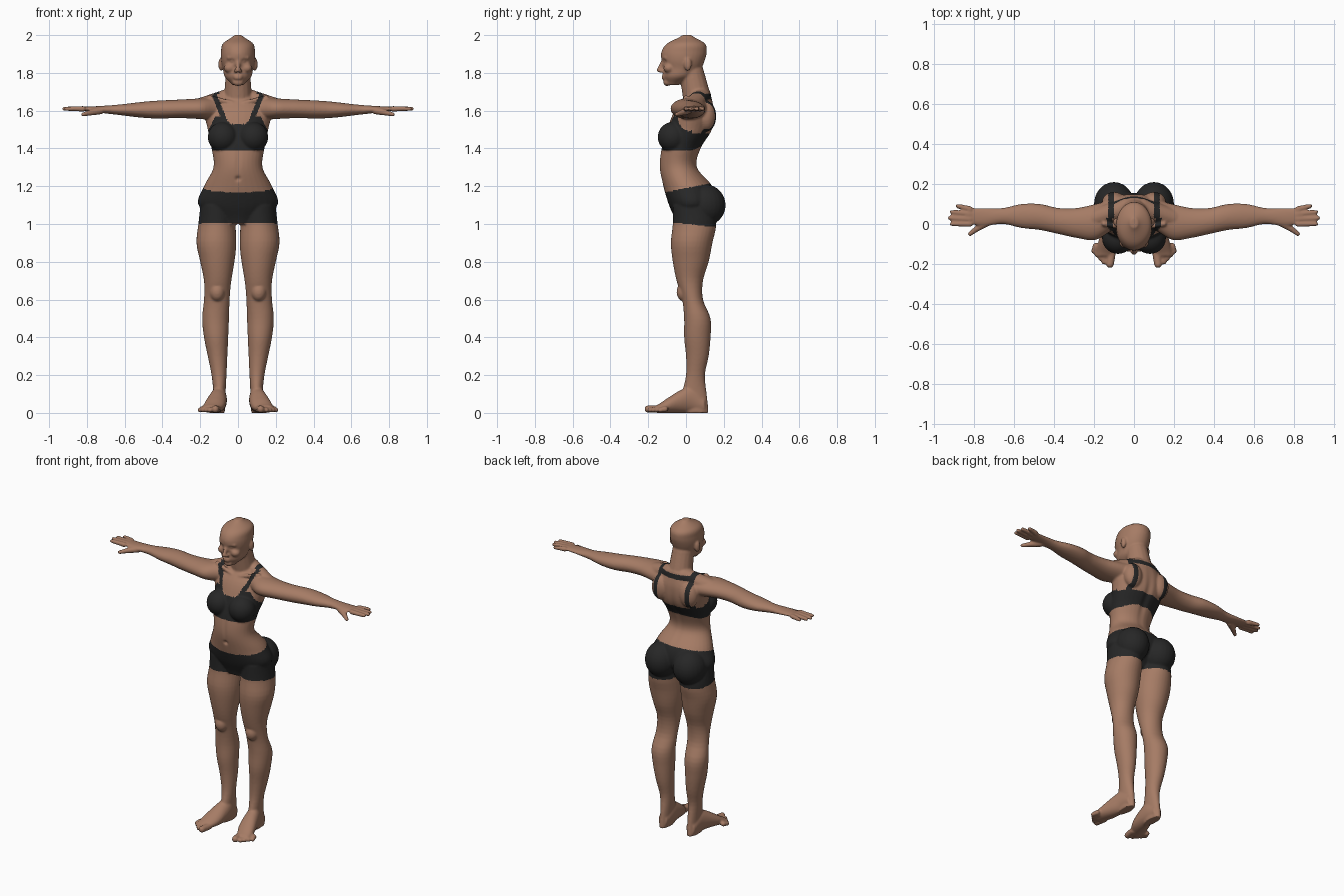
import bpy, bmesh, math
from mathutils import Vector, Matrix

if "Cube" in bpy.data.objects:
    bpy.data.objects.remove(bpy.data.objects["Cube"])

bm = bmesh.new()
X, Y, Z = range(3)


def smooth_profile(values, t):
    """Value at t (zero to one) of a smooth curve through evenly spaced values."""
    last = len(values) - 1
    index = min(int(t * last), last - 1)
    f = t * last - index
    a, b, c, d = (values[max(0, min(last, index + k))] for k in (-1, 0, 1, 2))
    slope_in, slope_out = (c - a) / 2, (d - b) / 2
    ease = f * f * (3 - 2 * f)
    return b + (c - b) * ease + slope_in * f * (1 - f) ** 2 - slope_out * f * f * (1 - f)


def loft(axes, start, end, low_u, high_u, low_v, high_v, steps=40, sides=32):
    """Closed tube along axes[0]; four profiles bound it on the other two axes."""
    along, across, up = axes
    rings = []
    for step in range(steps + 1):
        t = step / steps
        u0, u1, v0, v1 = (smooth_profile(p, t) for p in (low_u, high_u, low_v, high_v))
        ring = []
        for k in range(sides):
            angle = math.tau * k / sides
            point = Vector()
            point[along] = start + (end - start) * t
            point[across] = (u0 + u1 + (u1 - u0) * math.cos(angle)) / 2
            point[up] = (v0 + v1 + (v1 - v0) * math.sin(angle)) / 2
            ring.append(bm.verts.new(point))
        rings.append(ring)
    for lower, upper in zip(rings, rings[1:]):
        for k in range(sides):
            bm.faces.new((lower[k], lower[k - 1], upper[k - 1], upper[k]))
    bm.faces.new(rings[0])
    bm.faces.new(reversed(rings[-1]))


def symmetric_loft(start, end, half_width, front, back):
    loft((Z, X, Y), start, end, [-w for w in half_width], half_width, front, back)


def blob(center, radii):
    matrix = Matrix.Translation(center) @ Matrix.Diagonal((*radii, 1))
    bmesh.ops.create_uvsphere(bm, u_segments=24, v_segments=16, radius=1, matrix=matrix)


def capsule(start, end, start_radius, end_radius):
    start, end = Vector(start), Vector(end)
    blob(start, [start_radius] * 3)
    blob(end, [end_radius] * 3)
    axis = end - start
    turn = axis.to_track_quat('Z', 'Y').to_matrix().to_4x4()
    bmesh.ops.create_cone(bm, cap_ends=True, segments=16, radius1=start_radius,
                          radius2=end_radius, depth=axis.length,
                          matrix=Matrix.Translation((start + end) / 2) @ turn)


# leg with kneecap
loft((Z, X, Y), 0, 1.1,
     low_u=[.07, .06, .05, .04, .01, .02],
     high_u=[.13, .13, .14, .16, .18, .19, .18, .18, .2, .22, .21, .2],
     low_v=[-.02, -.02, 0, 0, -.01, -.01, -.02, -.05, -.07, -.08, -.07, -.07],
     high_v=[.12, .11, .1, .12, .13, .13, .09, .09, .12, .14, .16, .14])
blob((.11, -.01, .64), (.04, .04, .05))

# foot and toes
loft((Y, X, Z), .1, -.16,
     low_u=[.07, .06, .06, .07, .1], high_u=[.13, .14, .16, .18, .19],
     low_v=[0, 0], high_v=[.08, .14, .12, .08, .04])
capsule((.11, -.14, .02), (.12, -.2, .02), .02, .02)
for toe in range(4):
    root = Vector((.14 + toe * .017, -.14 + toe * .01, .02))
    capsule(root, root + Vector((.01, -.05 + toe * .008, -.005)), .016, .013)

# buttock and breast
blob((.1, .1, 1.1), (.1, .11, .11))
blob((.08, -.07, 1.46), (.08, .08, .08))

# arm with palm
loft((X, Y, Z), .1, .84,
     low_u=[-.03, -.08, -.07, -.05, -.03, -.02, 0, -.01, 0],
     high_u=[.12, .1, .08, .08, .1, .1, .08, .08, .08],
     low_v=[1.55, 1.56, 1.56, 1.58, 1.6], high_v=[1.67, 1.66, 1.65, 1.63, 1.62])

# fingers and thumb
for finger, reach in enumerate((.91, .92, .91, .88)):
    capsule((.82, finger * .025, 1.61), (reach, finger * .03, 1.61), .015, .011)
knuckle = (.78, -.02, 1.59)
capsule((.73, .01, 1.6), knuckle, .02, .016)
capsule(knuckle, (.82, -.05, 1.58), .016, .011)

# shoulder slope, collarbone, shoulder blade
capsule((.04, .08, 1.67), (.19, .03, 1.62), .05, .05)
capsule((.03, -.02, 1.64), (.15, 0, 1.67), .012, .012)
blob((.1, .11, 1.57), (.06, .05, .08))

# brow, ear, nostril, cheek
capsule((.02, -.12, 1.88), (.05, -.106, 1.88), .01, .01)
blob((.09, .01, 1.845), (.014, .02, .035))
blob((.012, -.133, 1.81), (.01, .012, .01))
blob((.045, -.09, 1.825), (.03, .03, .025))

# mirror the paired parts to the other side
copy = bmesh.ops.duplicate(bm, geom=bm.verts[:] + bm.edges[:] + bm.faces[:])
copied_verts = [item for item in copy["geom"] if isinstance(item, bmesh.types.BMVert)]
bmesh.ops.scale(bm, vec=(-1, 1, 1), verts=copied_verts)

# torso, neck and head
symmetric_loft(1, 1.7,
               half_width=[.1, .21, .18, .13, .14, .16, .17, .07],
               front=[-.05, -.09, -.12, -.14, -.13, -.1, -.06, .01],
               back=[.08, .15, .14, .06, .08, .14, .15, .13])
capsule((0, .06, 1.66), (0, .03, 1.8), .075, .065)
symmetric_loft(1.735, 2,
               half_width=[.03, .07, .08, .09, .09, .08, .02],
               front=[-.1, -.12, -.12, -.13, -.13, -.1, -.02],
               back=[-.04, .04, .08, .1, .11, .1, .03])

# nose, lips, chin
capsule((0, -.12, 1.865), (0, -.143, 1.815), .01, .013)
for lip_height in (1.772, 1.784):
    blob((0, -.115, lip_height), (.026, .015, .007))
blob((0, -.1, 1.75), (.03, .02, .02))

# fuse the parts into one smooth skin
parts_mesh = bpy.data.meshes.new("parts")
bm.to_mesh(parts_mesh)
bm.free()
parts = bpy.data.objects.new("parts", parts_mesh)
bpy.context.scene.collection.objects.link(parts)
fuse = parts.modifiers.new("fuse", 'REMESH')
fuse.mode = 'VOXEL'
fuse.voxel_size = .006
relax = parts.modifiers.new("relax", 'SMOOTH')
relax.factor = .5
relax.iterations = 5
graph = bpy.context.evaluated_depsgraph_get()
mesh = bpy.data.meshes.new_from_object(parts.evaluated_get(graph))
mesh.name = "body"
bpy.data.objects.remove(parts)
bpy.data.meshes.remove(parts_mesh)
body = bpy.data.objects.new("body", mesh)
bpy.context.scene.collection.objects.link(body)


def press(center, radii, depth):
    """Push the skin backwards by depth, fading out from the center."""
    for vert in mesh.vertices:
        distance = sum(((p - c) / r) ** 2 for p, c, r in zip(vert.co, center, radii))
        if distance < 9:
            vert.co.y += depth * math.exp(-distance)


# navel, belly line, spine groove, eye sockets and eyes
press((0, -.13, 1.24), (.012, .05, .012), .012)
press((0, -.13, 1.33), (.012, .05, .08), .005)
press((0, .13, 1.42), (.02, .08, .16), -.01)
for side in (-1, 1):
    press((side * .034, -.11, 1.86), (.017, .03, .011), .013)
    press((side * .034, -.11, 1.86), (.01, .03, .006), -.007)


def material(name, *color):
    result = bpy.data.materials.new(name)
    result.use_nodes = True
    result.diffuse_color = (*color, 1)
    shader = result.node_tree.nodes["Principled BSDF"]
    shader.inputs["Base Color"].default_value = (*color, 1)
    return result


def in_shorts(x, y, z):
    hem = 1 - .1 * y
    waistband = 1.19 + .2 * y
    return hem < z < waistband


def in_sports_top(x, y, z):
    if x > .2:
        return False
    if y < .03:
        neckline = 1.53 + max(0, min(.04, x - .04))
        armhole = 1.57 - 2 * (x - .12)
        cup = 1.39 < z < min(neckline, armhole)
        front_strap = 1.54 < z < 1.73 and abs(x - .08 - .4 * (z - 1.57)) < .014
        return cup or front_strap
    band = 1.39 < z - .4 * (y - .03) and z < 1.48
    back_strap = 1.46 < z < 1.73 and abs(x - .115) < .014
    cross_strap = x < .12 and y > .08 and 1.66 < z < 1.69
    return band and z > 1.38 or back_strap or cross_strap


# skin and clothes colours
mesh.materials.clear()
mesh.materials.append(material("brown skin", .38, .2, .13))
mesh.materials.append(material("black cloth", .02, .02, .02))
for face in mesh.polygons:
    x, y, z = face.center
    face.material_index = int(in_shorts(abs(x), y, z) or in_sports_top(abs(x), y, z))
    face.use_smooth = True
